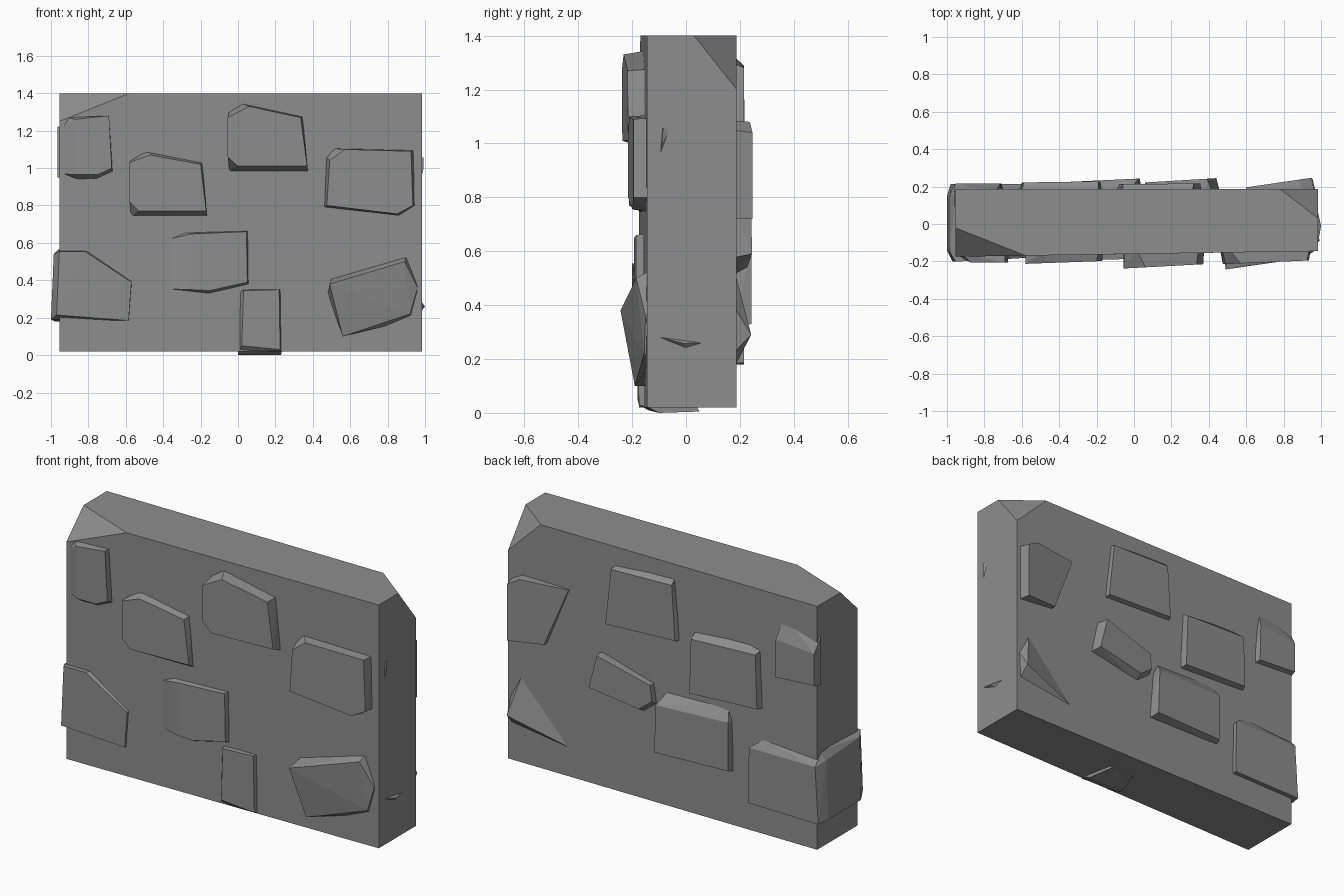
import bpy, bmesh

stone_grey = bpy.data.materials.new("stone grey")
stone_grey.diffuse_color = (0.27, 0.27, 0.27, 1)


def hull(name, points):
    """Flat-faced convex block around the given points."""
    bm = bmesh.new()
    for p in points:
        bm.verts.new(p)
    res = bmesh.ops.convex_hull(bm, input=bm.verts)
    loose = {e for e in res["geom_interior"] + res["geom_unused"]
             if isinstance(e, bmesh.types.BMVert)}
    bmesh.ops.delete(bm, geom=list(loose), context='VERTS')
    bmesh.ops.dissolve_limit(bm, angle_limit=0.02, verts=bm.verts, edges=bm.edges)
    bmesh.ops.recalc_face_normals(bm, faces=bm.faces)
    me = bpy.data.meshes.new(name)
    bm.to_mesh(me)
    bm.free()
    me.materials.append(stone_grey)
    ob = bpy.data.objects.new(name, me)
    bpy.context.collection.objects.link(ob)
    return ob


def wall_y(x, back):
    """Depth of the wall surface; the front face is slightly skewed."""
    return 0.18 if back else -0.15 - 0.0154 * (0.985 - x)


def stone(name, face, y_left, y_right, base=(), back=False):
    """Raised stone: face outline (x, z) on a tilted plane plus wider base points at the wall."""
    xs = [p[0] for p in face]
    lo, hi = min(xs), max(xs)
    pts = [(x, y_left + (y_right - y_left) * (x - lo) / (hi - lo), z) for x, z in face]
    inset = -0.01 if back else 0.02
    pts += [(x, wall_y(x, back) + inset, z) for x, z in list(face) + list(base)]
    hull(name, pts)


# Wall slab with two cut top corners
L, R, B, Z0, Z1 = -0.955, 0.985, 0.188, 0.02, 1.4
FL, FR = -0.175, -0.145
hull("wall_slab", [
    (L, FL, Z0), (R, FR, Z0), (R, B, Z0), (L, B, Z0),
    (L, B, Z1), (R, FR, Z1),
    (-0.58, -0.169, Z1), (L, -0.02, Z1), (L, FL, 1.25),
    (0.78, B, Z1), (R, 0.03, Z1), (R, B, 1.2)])

# Front stones
stone("front_stone_top_left",
      [(-.87, 1.26), (-.69, 1.28), (-.675, 1.0), (-.75, .965), (-.87, .965)], -.207, -.207,
      [(-.955, 1.21), (-.92, 1.27), (-.955, .97), (-.86, .933), (-.76, .935), (-.67, .975)])
stone("front_stone_upper_left",
      [(-.58, 1.03), (-.47, 1.07), (-.20, 1.02), (-.17, .77), (-.53, .77), (-.58, .82)], -.213, -.198,
      [(-.56, 1.05), (-.49, 1.09), (-.19, 1.03), (-.165, .738), (-.57, .738)])
stone("front_stone_upper_middle",
      [(-.055, 1.27), (.06, 1.33), (.335, 1.27), (.37, 1.01), (.0, 1.01), (-.055, 1.06)], -.238, -.215,
      [(-.05, 1.3), (.02, 1.345), (.345, 1.275), (.375, .978), (-.045, .978)])
stone("front_stone_upper_right",
      [(.49, 1.04), (.57, 1.1), (.925, 1.09), (.935, .80), (.85, .755), (.475, .80)], -.215, -.195,
      [(.47, 1.06), (.51, 1.105), (.94, 1.095), (.945, .80), (.86, .745), (.46, .79)])
stone("front_stone_lower_middle",
      [(-.25, .648), (.045, .66), (.05, .39), (-.15, .345), (-.25, .35)], -.193, -.185,
      [(-.41, .61), (-.30, .655), (.055, .665), (.058, .375), (-.15, .325), (-.41, .355)])
hull("bottom_stone",
     [(.02, -.18, .05), (.03, -.18, .345), (.22, -.178, .35), (.225, -.175, .03),
      (.0, -.14, .33), (.02, -.14, .352), (.23, -.14, .352), (.235, -.14, .02),
      (.0, -.14, .01), (.0, -.1, 0), (.23, -.1, 0), (.05, .05, .005), (.2, .05, .005)])
hull("front_stone_lower_right",
     [(.49, -.243, .38), (.89, -.185, .50), (.56, -.19, .10), (.92, -.155, .22),
      (.96, -.15, .36), (.50, -.14, .41), (.90, -.14, .525), (.56, -.14, .10),
      (.48, -.14, .33), (.93, -.12, .19), (.96, -.12, .4)])

# Big corner stone running through the left end of the wall
hull("left_end_stone",
     [(-.97, -.2, .215), (-.955, -.2, .555), (-.82, -.197, .555), (-.57, -.18, .39), (-.585, -.18, .185),
      (-1, -.14, .19), (-.985, -.15, .54), (-1, .15, .19), (-.985, .15, .52), (-.96, .1, .565),
      (-.98, .215, .18), (-.96, .215, .50), (-.545, .215, .50), (-.54, .215, .185),
      (-.62, .185, .555), (-.96, .16, .56)])

# Back stones
stone("back_stone_upper_right",
      [(.95, 1.04), (.88, 1.08), (.60, 1.08), (.74, .74), (.95, .72)], .196, .247,
      [(.965, 1.05), (.9, 1.085), (.965, .72)], back=True)
stone("back_stone_upper_middle",
      [(.32, 1.28), (-.06, 1.29), (-.08, .98), (.355, .96)], .214, .216,
      [(.31, 1.30), (-.06, 1.33), (-.095, .97), (.36, .95)], back=True)
stone("back_stone_upper_left",
      [(-.19, 1.025), (-.59, 1.04), (-.60, .735), (-.18, .715)], .222, .228,
      [(-.19, 1.06), (-.5, 1.085), (-.6, 1.06), (-.615, .725), (-.17, .705)], back=True)
stone("back_stone_top_left",
      [(-.715, 1.16), (-.955, 1.14), (-.955, .96), (-.71, .945)], .217, .217,
      [(-.74, 1.29), (-.965, 1.22), (-.965, .95), (-.695, .935)], back=True)
stone("back_stone_middle",
      [(.39, .78), (.07, .69), (.06, .60), (.14, .54), (.44, .59)], .222, .245,
      [(.42, .77), (.05, .57), (.13, .51), (.46, .575)], back=True)
stone("back_stone_lower_middle",
      [(.02, .60), (-.42, .61), (-.42, .335), (.03, .33)], .222, .243,
      [(-.02, .68), (-.39, .69), (-.43, .32), (.045, .315)], back=True)
hull("back_stone_lower_right",
     [(.955, .242, .29), (.90, .185, .51), (.97, .175, .40), (.96, .175, .22),
      (.59, .185, .18), (.6, .175, .17)])

# Small stone tips breaking through the right end
hull("right_tip_lower", [(1.0, -.01, .258), (.98, -.125, .288), (.98, .08, .26),
                         (.98, 0, .237), (.97, 0, .265)])
hull("right_tip_upper", [(.992, -.085, 1.055), (.98, -.055, 1.055), (.992, -.09, 1.0),
                         (.98, -.097, .945), (.97, -.09, 1.06)])
